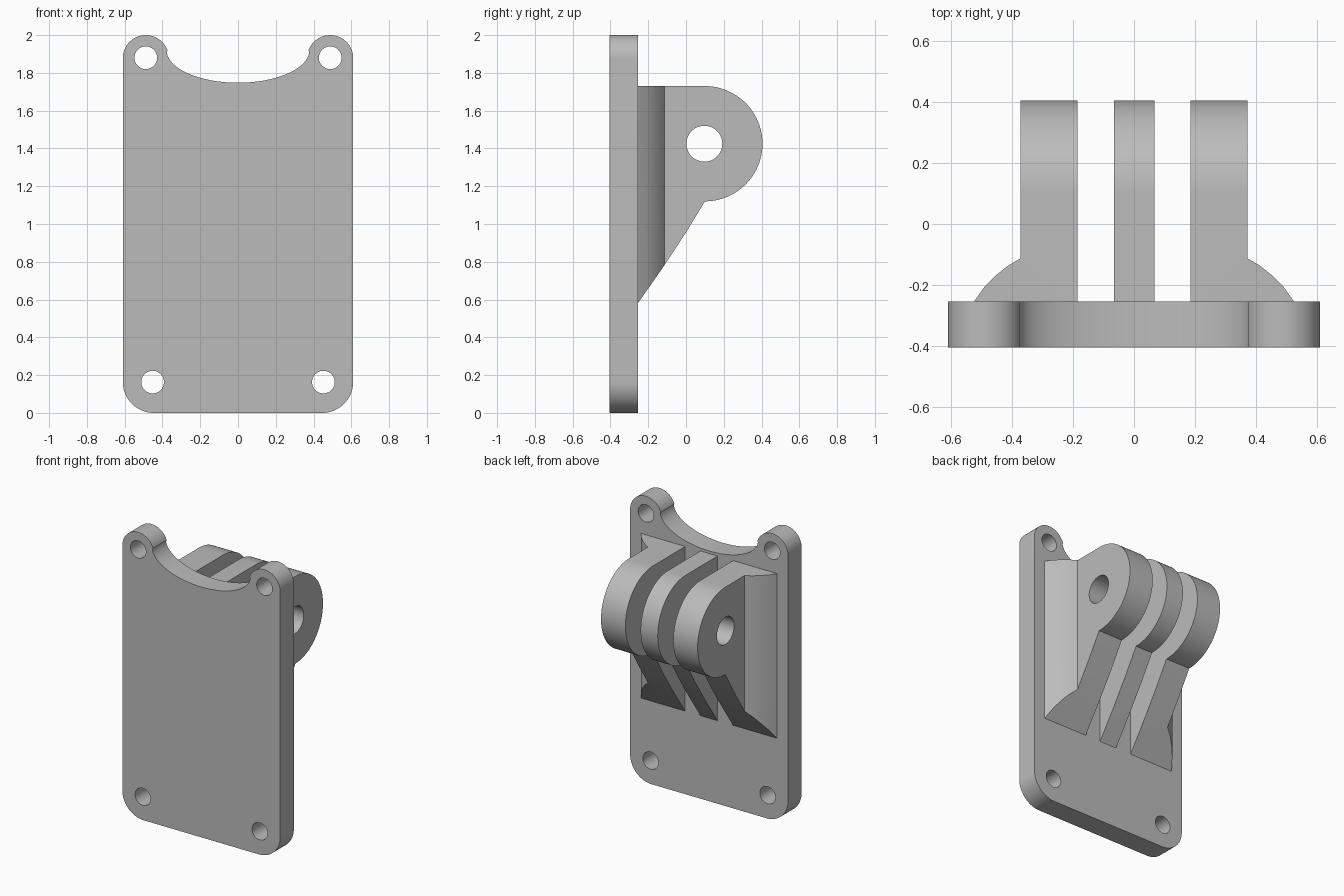
import bpy, bmesh
from math import sin, cos, radians
from mathutils import Vector

if "Cube" in bpy.data.objects:
    bpy.data.objects.remove(bpy.data.objects["Cube"])

grey = bpy.data.materials.new("plain grey")
grey.use_nodes = True
grey.diffuse_color = (0.5, 0.5, 0.5, 1)
grey.node_tree.nodes["Principled BSDF"].inputs["Base Color"].default_value = (0.5, 0.5, 0.5, 1)


def arc(cx, cy, rx, ry, start, end, steps=24):
    """Points along an elliptical arc, angles in degrees."""
    angles = [radians(start + (end - start) * i / steps) for i in range(steps + 1)]
    return [(cx + rx * cos(a), cy + ry * sin(a)) for a in angles]


def circle(cx, cy, r):
    return arc(cx, cy, r, r, 0, 360, 48)[:-1]


def prism(name, outline, axis, low, high):
    """Extrude a 2D outline along x, y or z."""
    place = {"x": lambda a, b, d: (d, a, b),
             "y": lambda a, b, d: (a, d, b),
             "z": lambda a, b, d: (a, b, d)}[axis]
    bm = bmesh.new()
    face = bm.faces.new([bm.verts.new(place(a, b, low)) for a, b in outline])
    extruded = bmesh.ops.extrude_face_region(bm, geom=[face])["geom"]
    bmesh.ops.translate(bm, verts=[v for v in extruded if isinstance(v, bmesh.types.BMVert)],
                        vec=Vector(place(0, 0, high - low)))
    bmesh.ops.recalc_face_normals(bm, faces=bm.faces)
    mesh = bpy.data.meshes.new(name)
    bm.to_mesh(mesh)
    bm.free()
    mesh.materials.append(grey)
    obj = bpy.data.objects.new(name, mesh)
    bpy.context.collection.objects.link(obj)
    return obj


def combine(obj, cutter, operation):
    """Apply a boolean and discard the cutter."""
    mod = obj.modifiers.new("cut", "BOOLEAN")
    mod.operation, mod.solver, mod.object = operation, "EXACT", cutter
    bpy.context.view_layer.objects.active = obj
    bpy.ops.object.modifier_apply(modifier=mod.name)
    bpy.data.objects.remove(cutter)


def smooth(obj):
    bpy.ops.object.select_all(action="DESELECT")
    obj.select_set(True)
    bpy.context.view_layer.objects.active = obj
    bpy.ops.object.shade_smooth_by_angle(angle=radians(25))


# Back plate: rounded foot, two lobes and a scooped top edge
FRONT, BACK = -0.405, -0.255
half = arc(0.445, 0.165, 0.165, 0.165, -90, 0)
half += arc(0.488, 1.878, 0.122, 0.122, 0, 160)
half += arc(0, 1.92, 0.378, 0.172, 0, -90)[1:]
outline = half + [(-x, z) for x, z in reversed(half[:-1])]
plate = prism("mounting_plate", outline, "y", FRONT, BACK)
for side in (-1, 1):
    for x, z in ((0.452, 0.163), (0.488, 1.88)):
        hole = prism("screw_hole", circle(side * x, z, 0.06), "y", FRONT - 0.1, BACK + 0.1)
        combine(plate, hole, "DIFFERENCE")
smooth(plate)

# Hinge prongs: plan outlines trimmed to a shared side profile
ROOT, TIP = -0.3, 0.41
side_profile = [(ROOT - 0.1, 1.73)]
side_profile += arc(0.1, 1.425, 0.305, 0.305, 90, -90, 48)
side_profile += [(0, 0.955), (-0.12, 0.773), (BACK, 0.58), (ROOT - 0.1, 0.58)]

flare = [(0.373, -0.113), (0.415, -0.138), (0.455, -0.17), (0.492, -0.208), (0.525, BACK)]
outer = [(0.185, ROOT), (0.185, TIP), (0.373, TIP)] + flare + [(0.525, ROOT)]
middle = [(-0.065, ROOT), (-0.065, TIP), (0.067, TIP), (0.067, ROOT)]
plans = {"left_prong": outer,
         "middle_prong": middle,
         "right_prong": [(-x, y) for x, y in outer]}
for name, plan in plans.items():
    prong = prism(name, plan, "z", 0.4, 1.9)
    combine(prong, prism("side_trim", side_profile, "x", -0.7, 0.7), "INTERSECT")
    combine(prong, prism("bolt_hole", circle(0.097, 1.425, 0.095), "x", -0.7, 0.7), "DIFFERENCE")
    smooth(prong)
